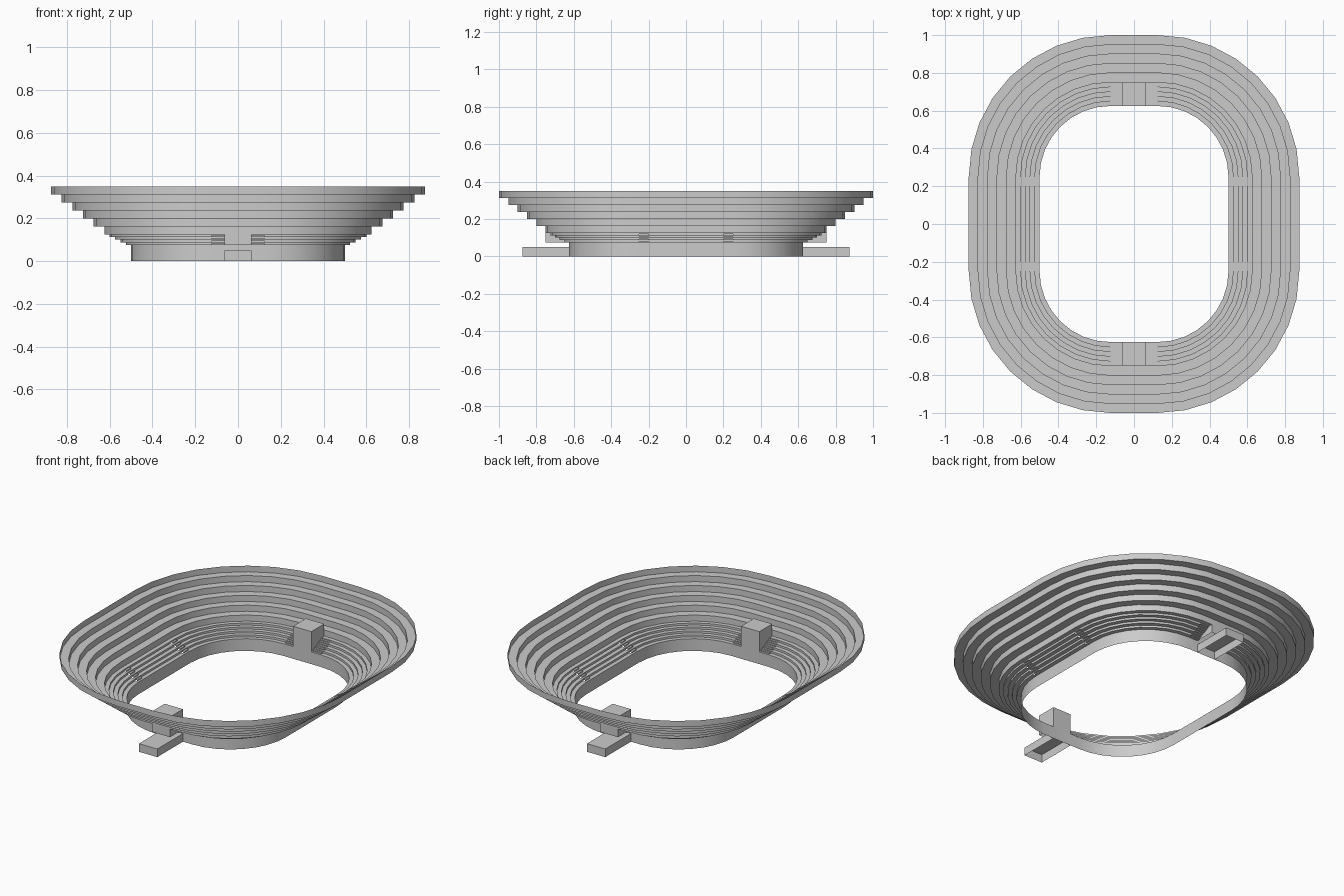
import bpy, bmesh
from math import cos, sin, radians

cube = bpy.data.objects.get("Cube")
if cube:
    bpy.data.objects.remove(cube, do_unlink=True)

concrete = bpy.data.materials.new("concrete_grey")
concrete.use_nodes = True
GREY = (0.6, 0.6, 0.6, 1)
concrete.diffuse_color = GREY
concrete.node_tree.nodes["Principled BSDF"].inputs["Base Color"].default_value = GREY

# Corner centre of the rounded plan, and radii from it
CX, CY = 0.125, 0.25
R_IN, R_MID = 0.375, 0.5
Z_WALL, Z_MID = 0.075, 0.125
GATE = 0.0625      # half width of the end boxes
AISLE = 0.2        # start of the side aisles
SEGMENTS = 8


def finish(name, bm, mirror):
    mesh = bpy.data.meshes.new(name)
    bm.to_mesh(mesh)
    bm.free()
    mesh.materials.append(concrete)
    obj = bpy.data.objects.new(name, mesh)
    bpy.context.collection.objects.link(obj)
    bpy.ops.object.select_all(action="DESELECT")
    obj.select_set(True)
    bpy.context.view_layer.objects.active = obj
    bpy.ops.object.shade_smooth_by_angle(angle=radians(30))
    mod = obj.modifiers.new("mirror", "MIRROR")
    mod.use_axis = mirror
    mod.merge_threshold = 0.0001
    return obj


def sweep(name, profile, paths):
    """Sweep an (r, z) profile along paths of (x, y, angle) in one quarter."""
    bm = bmesh.new()
    for path in paths:
        rows = [[bm.verts.new((x + r * cos(radians(a)), y + r * sin(radians(a)), z))
                 for r, z in profile] for x, y, a in path]
        for p, q in zip(rows, rows[1:]):
            for j in range(len(profile) - 1):
                bm.faces.new((p[j], q[j], q[j + 1], p[j + 1]))
    return finish(name, bm, (True, True, False))


def steps(r, z, tread, riser, count):
    """Stair profile: alternating tread and riser."""
    points = [(r, z)]
    for _ in range(count):
        r += tread
        points.append((r, z))
        z += riser
        points.append((r, z))
    return points


def open_box(name, y0, y1, z0, z1, inner_face):
    """Box without a floor, repeated at both ends."""
    bm = bmesh.new()
    low, high = [[bm.verts.new((x, y, z)) for x, y in
                  ((-GATE, y0), (GATE, y0), (GATE, y1), (-GATE, y1))] for z in (z0, z1)]
    bm.faces.new(high)
    for i in range(0 if inner_face else 1, 4):
        k = (i + 1) % 4
        bm.faces.new((low[i], low[k], high[k], high[i]))
    return finish(name, bm, (False, True, False))


# Quarter plan paths
arc = [(CX, CY, 90 - 90 * i / SEGMENTS) for i in range(SEGMENTS + 1)]
full = [(0, CY, 90)] + arc + [(CX, 0, 0)]
end_aisle = [(GATE, CY, 90), (CX, CY, 90)]
side_aisle = [(CX, CY, 0), (CX, AISLE, 0)]
side_seats = [(CX, AISLE, 0), (CX, 0, 0)]

# Pitch wall
sweep("pitch_wall", [(R_IN, 0), (R_IN, Z_WALL)], [full])

# Lower seating rows, interrupted by the aisles
lower = steps(R_IN, Z_WALL, 0.025, 0.0125, 4) + [(R_MID, Z_MID)]
sweep("lower_seating", lower, [arc, side_seats])

# Aisle stairs, half as high and half as deep as the rows
stairs = steps(R_IN, Z_WALL, 0.0125, 0.00625, 8) + [(R_MID, Z_MID)]
sweep("aisle_stairs", stairs, [end_aisle, side_aisle])

# Upper seating rows all round, ending in the rim
upper = [(R_MID, Z_MID)] + steps(R_MID, Z_MID + 0.0375, 0.05, 0.0375, 5)
sweep("upper_seating", upper, [full])

# End boxes and entrance tunnels
open_box("end_box", 0.625, 0.75, Z_WALL, 0.2, True)
open_box("entrance_tunnel", 0.625, 0.875, 0, 0.05, False)
